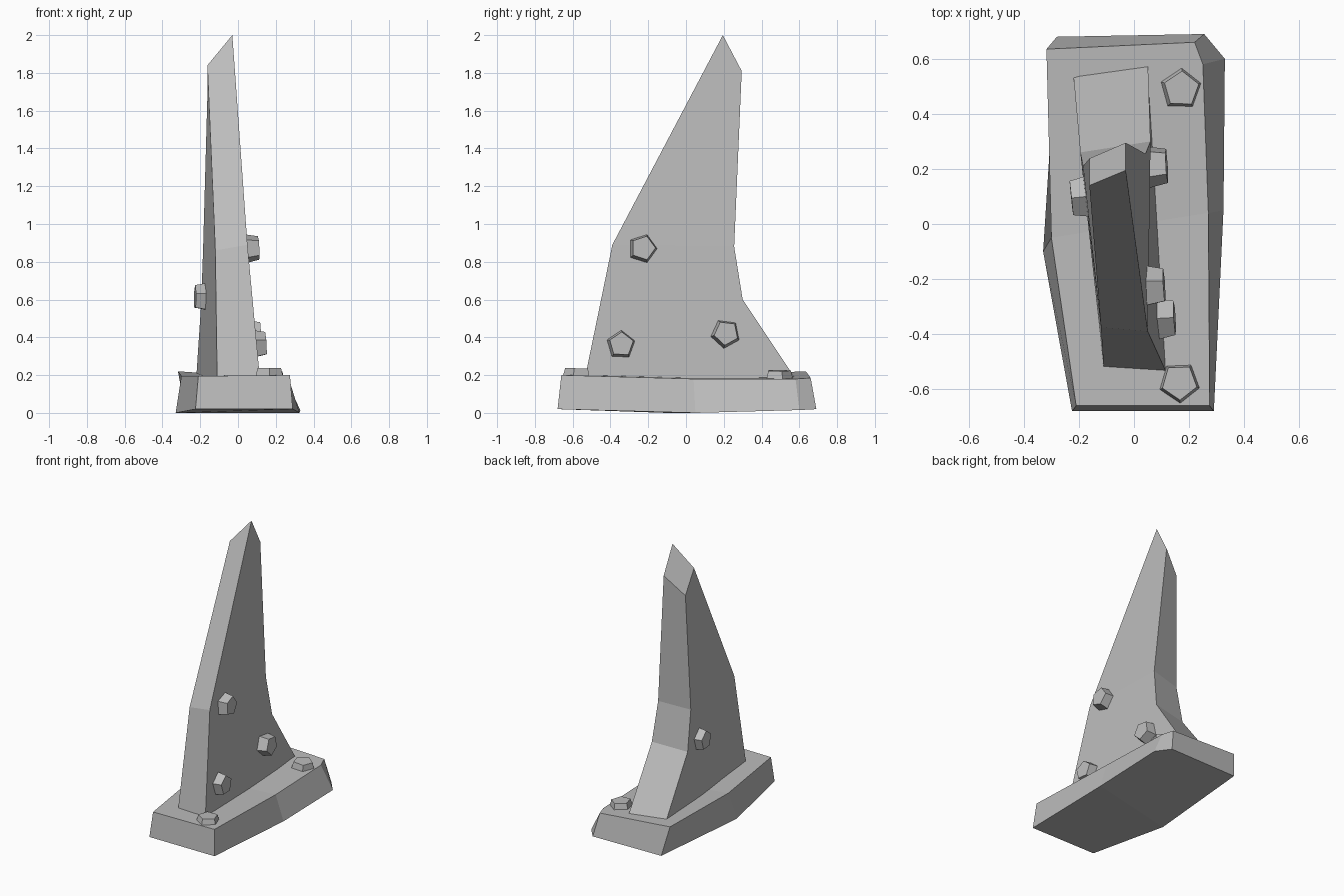
import bpy, bmesh, math
from mathutils import Vector

cube = bpy.data.objects.get("Cube")
if cube:
    bpy.data.objects.remove(cube, do_unlink=True)

stone = bpy.data.materials.new("grey stone")
stone.use_nodes = True
GREY = (0.5, 0.5, 0.5, 1)
stone.diffuse_color = GREY
stone.node_tree.nodes["Principled BSDF"].inputs["Base Color"].default_value = GREY


def finish(name, bm):
    bmesh.ops.recalc_face_normals(bm, faces=bm.faces)
    mesh = bpy.data.meshes.new(name)
    bm.to_mesh(mesh)
    bm.free()
    mesh.materials.append(stone)
    obj = bpy.data.objects.new(name, mesh)
    bpy.context.collection.objects.link(obj)
    return obj


def loft(name, ring_a, ring_b, split):
    """Join two matching outlines; split each cap between two corners."""
    bm = bmesh.new()
    rings = [[bm.verts.new(p) for p in ring] for ring in (ring_a, ring_b)]
    n = len(ring_a)
    for i in range(n):
        j = (i + 1) % n
        bm.faces.new((rings[0][i], rings[0][j], rings[1][j], rings[1][i]))
    a, b = split
    for ring in rings:
        bm.faces.new(ring[a:b + 1])
        bm.faces.new(ring[b:] + ring[:a + 1])
    return finish(name, bm)


def stud(name, location, normal, up, angle, radius=0.08, height=0.055):
    """Five-sided tapered stud; the angle turns one corner from the side axis."""
    normal = Vector(normal).normalized()
    side = Vector(up).cross(normal).normalized()
    up = normal.cross(side)
    bm = bmesh.new()
    rings = []
    for h, r in ((-0.015, radius), (height, radius * 0.82)):
        ring = []
        for i in range(5):
            t = math.radians(angle + 72 * i)
            p = Vector(location) + normal * h
            ring.append(bm.verts.new(p + (side * math.cos(t) + up * math.sin(t)) * r))
        rings.append(ring)
        bm.faces.new(ring)
    for i in range(5):
        j = (i + 1) % 5
        bm.faces.new((rings[0][i], rings[0][j], rings[1][j], rings[1][i]))
    return finish(name, bm)


# Base slab: front pair, right middle, clipped back corner, back left, left middle
base_bottom = [(-0.225, -0.68, 0.02), (0.29, -0.68, 0.02), (0.325, 0.05, 0),
               (0.33, 0.6, 0.015), (0.255, 0.69, 0.02), (-0.28, 0.68, 0.02),
               (-0.33, -0.1, 0)]
base_top = [(-0.21, -0.66, 0.195), (0.275, -0.66, 0.2), (0.27, 0.04, 0.18),
            (0.25, 0.58, 0.18), (0.22, 0.66, 0.185), (-0.318, 0.635, 0.22),
            (-0.3, -0.05, 0.195)]
loft("base_slab", base_bottom, base_top, (2, 6))

# Blade: matching outlines for its two broad sides
blade_left = [(0.118, -0.54, 0.16), (0.05, -0.39, 0.89), (-0.03, 0.195, 2.0),
              (-0.03, 0.295, 1.81), (0.042, 0.255, 0.88), (0.06, 0.3, 0.6),
              (0.05, 0.6, 0.15)]
blade_right = [(-0.11, -0.525, 0.16), (-0.12, -0.375, 0.86), (-0.162, 0.14, 1.84),
               (-0.162, 0.238, 1.68), (-0.185, 0.21, 0.86), (-0.195, 0.26, 0.58),
               (-0.222, 0.56, 0.17)]
loft("blade", blade_left, blade_right, (1, 4))

# Studs on the blade sides
left_normal, right_normal = (1, 0.058, 0.057), (-1, -0.105, 0.012)
Z, Y = (0, 0, 1), (0, 1, 0)
stud("upper_left_stud", (0.055, -0.23, 0.87), left_normal, Z, 0)
stud("front_left_stud", (0.093, -0.345, 0.36), left_normal, Z, 88)
stud("back_left_stud", (0.064, 0.21, 0.42), left_normal, Z, -97)
stud("right_stud", (-0.173, 0.1, 0.61), right_normal, Z, 90)

# Studs on the base
stud("front_base_stud", (0.165, -0.575, 0.196), (0, 0.03, 1), Y, -88, height=0.04)
stud("back_base_stud", (0.17, 0.49, 0.184), (0.06, 0, 1), Y, 88, height=0.04)
